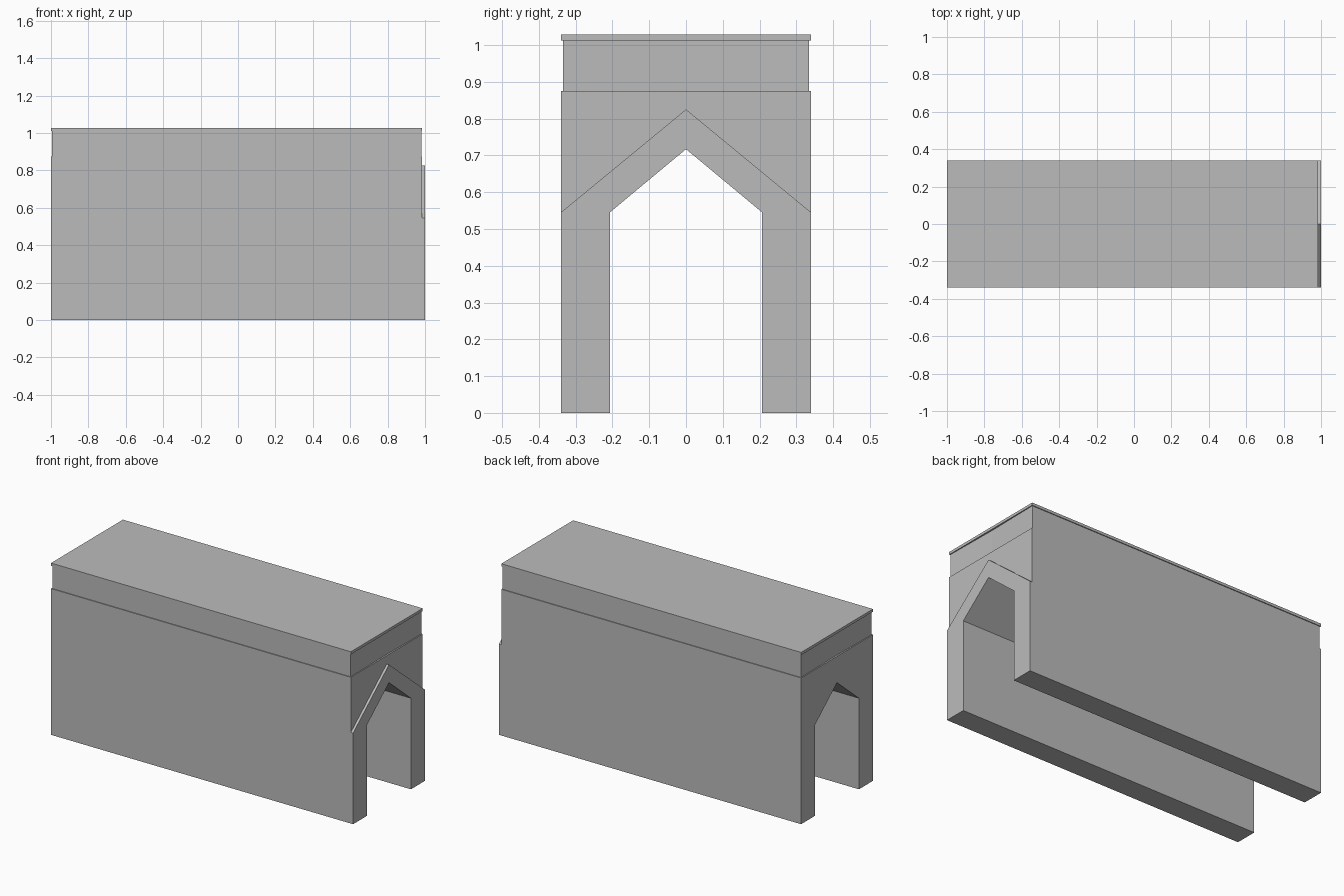
import bpy
import bmesh

cube = bpy.data.objects.get("Cube")
if cube:
    bpy.data.objects.remove(cube, do_unlink=True)

stone = bpy.data.materials.new("grey_stone")
stone.use_nodes = True
GREY = (0.5, 0.5, 0.5, 1)
stone.diffuse_color = GREY
stone.node_tree.nodes["Principled BSDF"].inputs["Base Color"].default_value = GREY

HALF, INNER, SPRING, APEX = 0.34, 0.207, 0.545, 0.717
BACK, FRONT = -1.0, 0.985
LEDGE, CORNICE, TOP = 0.875, 1.012, 1.028


def prism(name, outline, start, step):
    """Extrude a flat outline of 3D points along a vector."""
    bm = bmesh.new()
    face = bm.faces.new([bm.verts.new(p) for p in outline])
    out = bmesh.ops.extrude_face_region(bm, geom=[face])
    moved = [v for v in out["geom"] if isinstance(v, bmesh.types.BMVert)]
    bmesh.ops.translate(bm, verts=moved, vec=step)
    bmesh.ops.translate(bm, verts=bm.verts, vec=start)
    bmesh.ops.recalc_face_normals(bm, faces=bm.faces)
    mesh = bpy.data.meshes.new(name)
    bm.to_mesh(mesh)
    bm.free()
    mesh.materials.append(stone)
    obj = bpy.data.objects.new(name, mesh)
    bpy.context.collection.objects.link(obj)
    return obj


def arch(name, head, x0, x1):
    """Pointed passage below a given outer head, running along x."""
    half = [(INNER, SPRING), (INNER, 0), (HALF, 0)]
    right = half + [p for p in head if p[0] > 0]
    crown = [p for p in head if p[0] == 0]
    left = [(-y, z) for y, z in reversed(right)]
    profile = [(0, APEX)] + right + crown + left
    prism(name, [(0, y, z) for y, z in profile], (x0, 0, 0), (x1 - x0, 0, 0))


# Vaulted body and the raised gabled surround on one end
arch("passage_body", [(HALF, LEDGE)], BACK, FRONT)
arch("gabled_surround", [(HALF, SPRING), (0, 0.825)], FRONT, 1.0)

# Recessed band, its ends bowed slightly inward
inset, y = 0.005, HALF - 0.005
x0, x1 = BACK + inset, FRONT - inset
band = [(x0, -y, 0), (x1, -y, 0), (x1 - inset, 0, 0),
        (x1, y, 0), (x0, y, 0), (x0 + inset, 0, 0)]
prism("recessed_band", band, (0, 0, LEDGE), (0, 0, CORNICE - LEDGE))

# Thin roof slab
slab = [(BACK, -HALF, 0), (FRONT, -HALF, 0), (FRONT, HALF, 0), (BACK, HALF, 0)]
prism("roof_slab", slab, (0, 0, CORNICE), (0, 0, TOP - CORNICE))
